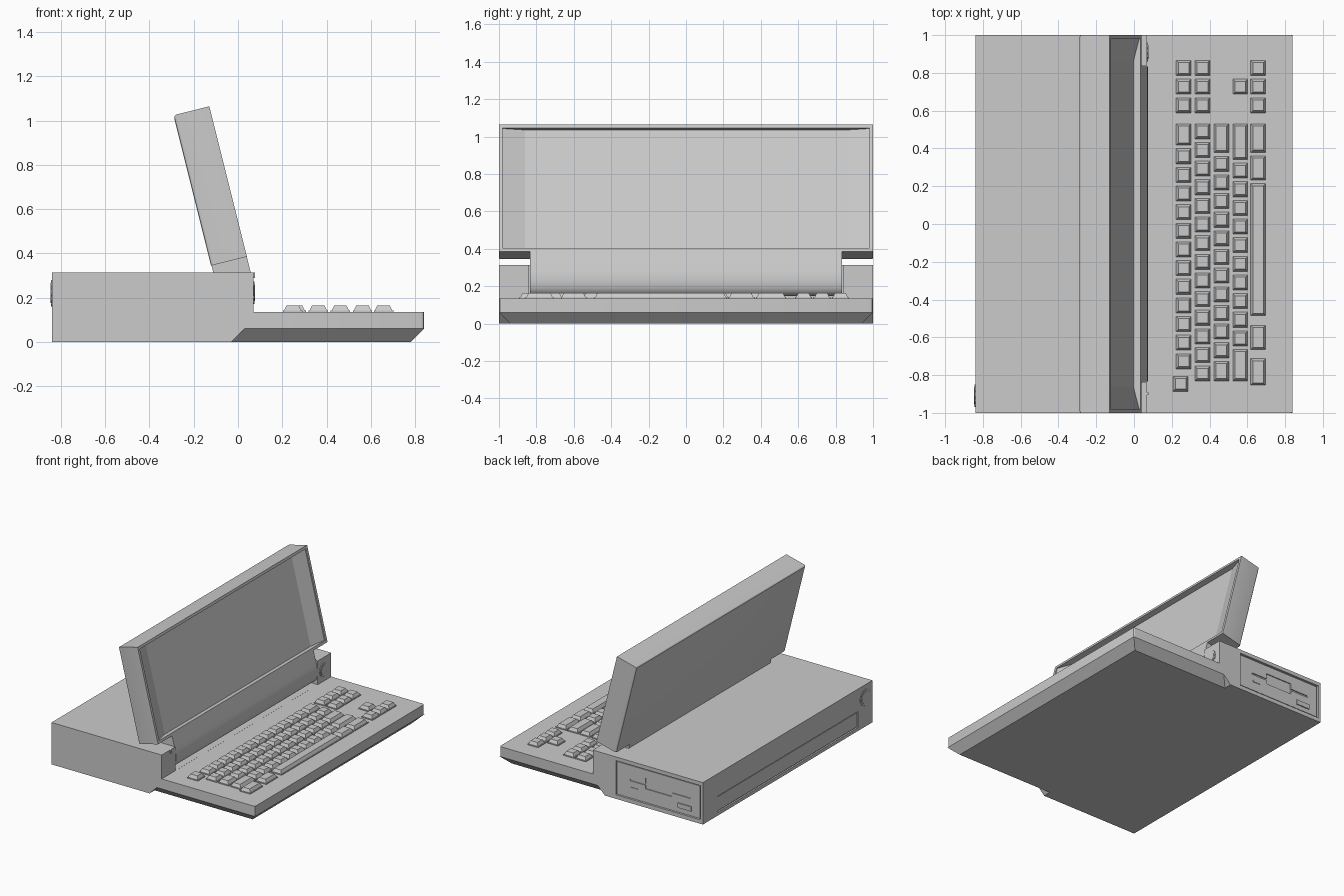
import bpy, bmesh, math
from mathutils import Vector

if "Cube" in bpy.data.objects:
    bpy.data.objects.remove(bpy.data.objects["Cube"])

TILT = math.radians(-14)


def make(name, bm):
    bmesh.ops.recalc_face_normals(bm, faces=bm.faces)
    me = bpy.data.meshes.new(name)
    bm.to_mesh(me)
    bm.free()
    ob = bpy.data.objects.new(name, me)
    bpy.context.collection.objects.link(ob)
    return ob


def add_box(bm, x0, x1, y0, y1, z0, z1, ix=0, iy=0):
    # box whose top can be inset by ix, iy
    lo = [bm.verts.new((x, y, z0)) for x, y in ((x0, y0), (x1, y0), (x1, y1), (x0, y1))]
    hi = [bm.verts.new((x, y, z1)) for x, y in
          ((x0 + ix, y0 + iy), (x1 - ix, y0 + iy), (x1 - ix, y1 - iy), (x0 + ix, y1 - iy))]
    bm.faces.new(lo[::-1])
    bm.faces.new(hi)
    for i in range(4):
        j = (i + 1) % 4
        bm.faces.new((lo[i], lo[j], hi[j], hi[i]))


def box(name, *dims):
    bm = bmesh.new()
    add_box(bm, *dims)
    return make(name, bm)


def prism_bm(pts, vec):
    bm = bmesh.new()
    f = bm.faces.new([bm.verts.new(p) for p in pts])
    r = bmesh.ops.extrude_face_region(bm, geom=[f])
    verts = [v for v in r["geom"] if isinstance(v, bmesh.types.BMVert)]
    bmesh.ops.translate(bm, verts=verts, vec=vec)
    bmesh.ops.recalc_face_normals(bm, faces=bm.faces)
    return bm


def bevel(bm, test, width, seg=3):
    edges = [e for e in bm.edges if test(*[v.co for v in e.verts])]
    bmesh.ops.bevel(bm, geom=edges, offset=width, segments=seg, affect='EDGES', profile=0.5)


def smooth(ob, angle=30):
    bpy.ops.object.select_all(action='DESELECT')
    ob.select_set(True)
    bpy.context.view_layer.objects.active = ob
    bpy.ops.object.shade_smooth_by_angle(angle=math.radians(angle))


def cut(ob, cutter):
    m = ob.modifiers.new("cut", 'BOOLEAN')
    m.operation = 'DIFFERENCE'
    m.solver = 'EXACT'
    m.object = cutter
    cutter.hide_render = True
    cutter.hide_set(True)


# main case: stepped side profile, swept across the width
profile = [(-.84, 0), (-.03, 0), (.03, .06), (.84, .06), (.84, .135),
           (.07, .135), (.07, .313), (-.84, .313)]
bm = prism_bm([(x, -1, z) for x, z in profile], (0, 2, 0))
bevel(bm, lambda a, b: a.x > .8 and b.x > .8 and abs(a.y - b.y) < .01, .012)
case = make("case", bm)
smooth(case)
cut(case, box("hinge_bay_cutter", -.114, .1, -.84, .84, .1355, .4))
cut(case, box("drive_bay_cutter", -.82, -.12, .985, 1.1, .03, .285))
cut(case, box("rear_panel_cutter", -.9, -.828, -.83, .83, .025, .145))

# chamfered underside of the keyboard deck
bm = bmesh.new()
add_box(bm, -.05, .84, -1, 1, .06, 0, 0, .06)
for v in bm.verts:
    if v.co.z < .01 and v.co.x > 0:
        v.co.x = .78
    elif v.co.x < 0:
        v.co.x = .03 if v.co.z > .03 else -.03
make("deck_underside", bm)

# rear cover plate, slightly sunk in its recess
box("rear_cover", -.836, -.82, -.823, .823, .032, .138)

# disk drive with slot, finger notch, latch and lamp
drive = box("drive_bezel", -.812, -.128, .95, .992, .038, .277)
cut(drive, box("slot_cutter", -.73, -.23, .965, 1.1, .162, .174))
cut(drive, box("finger_notch_cutter", -.58, -.36, .972, 1.1, .135, .215))
box("drive_slot_tongue", -.58, -.36, .96, .984, .17, .213)
box("drive_latch", -.74, -.63, .98, 1.0, .07, .105)
box("drive_lamp", -.30, -.24, .98, .996, .105, .117)

# screen housing with recess, its side strips sloping inward
bm = bmesh.new()
add_box(bm, -.167, 0, -1, 1, 0, .70)
bevel(bm, lambda a, b: a.x < -.1 and b.x < -.1 and (abs(a.z - b.z) > .1 or a.z + b.z > 1.3), .015)
screen = make("screen_housing", bm)
smooth(screen)
recess = [(.02, -.98), (.02, .98), (-.008, .98), (-.04, .86), (-.04, -.86), (-.008, -.98)]
cutter = make("screen_recess_cutter", prism_bm([(x, y, .02) for x, y in recess], (0, 0, .66)))
cut(screen, cutter)
for ob in (screen, cutter):
    ob.location = (.04, 0, .385)
    ob.rotation_euler = (0, TILT, 0)

# hinge neck that carries the screen down into the case
neck = [(.038, .393), (.056, .32), (.066, .28), (.072, .25), (.073, .22), (.069, .19),
        (.058, .168), (.04, .153), (.02, .147), (-.07, .147), (-.112, .313), (-.121, .35)]
smooth(make("hinge_neck", prism_bm([(x, -.835, z) for x, z in neck], (0, 1.67, 0))), 35)


# knurled dials on the right hinge post and the rear
def dial(name, x, y, z, r, depth):
    pts = []
    for i in range(48):
        rr = r if i % 4 < 2 else r * .92
        a = i * math.tau / 48
        pts.append((x, y + rr * math.cos(a), z + rr * math.sin(a)))
    make(name, prism_bm(pts, (depth, 0, 0)))
    cap = [(x, y + r * .75 * math.cos(i * math.tau / 32), z + r * .75 * math.sin(i * math.tau / 32))
           for i in range(32)]
    make(name + "_cap", prism_bm(cap, (depth * 1.2, 0, 0)))


dial("front_dial", .065, .91, .222, .05, .01)
dial("rear_dial", -.835, -.91, .22, .06, -.01)
box("slide_switch", .06, .077, -.905, -.893, .288, .313)

# keyboard: each row is a list of key widths laid from y = +0.535 towards -y
UNIT, GAP = .0987, .01
ROW_X = [.2625, .3625, .4625, .5625, .6575]
rows = [[.132] + [UNIT] * 12,
        [UNIT] * 13 + [.097],
        [.172] + [UNIT] * 11 + [.122],
        [.208] + [UNIT] * 10 + [.185],
        [.17, .147, .717, .033, .147, .029, .16]]
blanks = {(4, 3), (4, 5)}
keys = bmesh.new()


def key(x, y0, y1):
    # low collar plus tapered cap
    add_box(keys, x - .044, x + .044, y0, y1, .13, .141)
    add_box(keys, x - .040, x + .040, y0 + .004, y1 - .004, .14, .164, .012, .012)


for r, row in enumerate(rows):
    y = .535
    for k, w in enumerate(row):
        if (r, k) not in blanks:
            key(ROW_X[r], y - w + GAP, y)
        y -= w

# cursor and function keys, plus the lone corner key
for r, c in [(0, 0), (0, 1), (0, 2), (1, 0), (1, 1), (1, 2), (4, 0), (4, 1), (4, 2), (3, 1)]:
    top = .87 - c * UNIT
    key(ROW_X[r], top - UNIT + GAP, top)
key(.247, -.89, -.802)
make("keys", keys)
